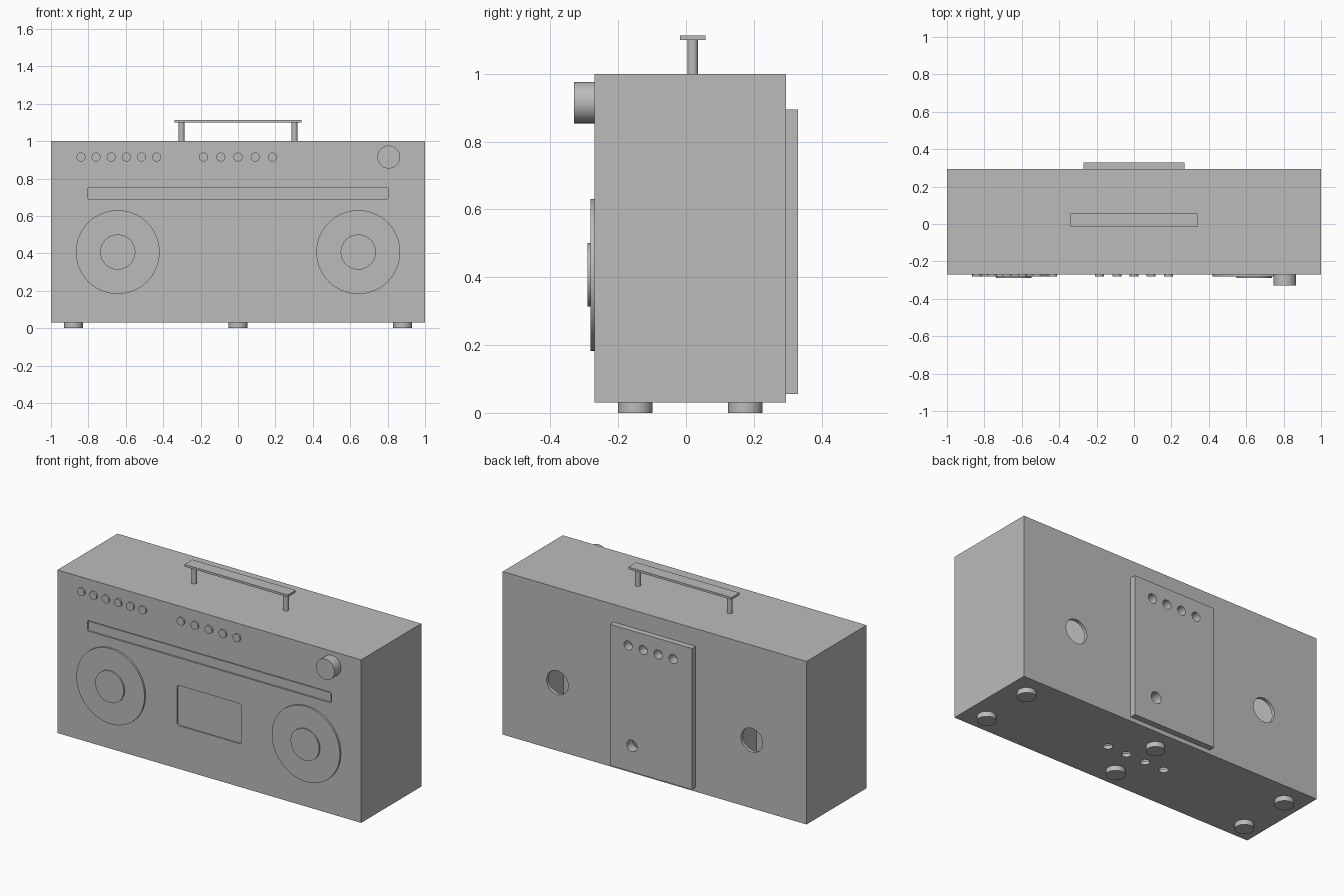
import bpy, bmesh, math
from mathutils import Matrix

if "Cube" in bpy.data.objects:
    bpy.data.objects.remove(bpy.data.objects["Cube"], do_unlink=True)

grey = bpy.data.materials.new("plain_grey")
grey.use_nodes = True
grey.diffuse_color = (0.5, 0.5, 0.5, 1)
grey.node_tree.nodes["Principled BSDF"].inputs["Base Color"].default_value = (0.5, 0.5, 0.5, 1)


def finish(name, bm):
    """Turn a bmesh into a grey object with sharp edges kept."""
    bmesh.ops.recalc_face_normals(bm, faces=bm.faces)
    mesh = bpy.data.meshes.new(name)
    bm.to_mesh(mesh)
    bm.free()
    mesh.materials.append(grey)
    obj = bpy.data.objects.new(name, mesh)
    bpy.context.collection.objects.link(obj)
    return obj


def smooth(obj):
    bpy.ops.object.select_all(action='DESELECT')
    obj.select_set(True)
    bpy.context.view_layer.objects.active = obj
    bpy.ops.object.shade_smooth_by_angle(angle=math.radians(30))


def box(name, x, y, z, corner=0):
    """Box from (low, high) ranges; corner rounds the edges along y."""
    bm = bmesh.new()
    bmesh.ops.create_cube(bm, size=1)
    spans = (x, y, z)
    for v in bm.verts:
        v.co = [(a + b) / 2 + c * (b - a) for c, (a, b) in zip(v.co, spans)]
    if corner:
        along_y = [e for e in bm.edges
                   if abs(e.verts[0].co.y - e.verts[1].co.y) > 1e-4]
        bmesh.ops.bevel(bm, geom=along_y, offset=corner, segments=4,
                        profile=0.5, affect='EDGES')
    return finish(name, bm)


def cylinder(name, axis, u, v, radius, span, sides=48):
    """Cylinder along y (u, v = x, z) or along z (u, v = x, y)."""
    low, high = span
    mid = (low + high) / 2
    if axis == 'y':
        m = Matrix.Translation((u, mid, v)) @ Matrix.Rotation(math.pi / 2, 4, 'X')
    else:
        m = Matrix.Translation((u, v, mid))
    bm = bmesh.new()
    bmesh.ops.create_cone(bm, cap_ends=True, segments=sides, radius1=radius,
                          radius2=radius, depth=high - low, matrix=m)
    obj = finish(name, bm)
    smooth(obj)
    return obj


def cut(targets, cutter):
    """Subtract the cutter from every target, then discard it."""
    for target in targets:
        mod = target.modifiers.new("cut", 'BOOLEAN')
        mod.operation = 'DIFFERENCE'
        mod.solver = 'EXACT'
        mod.object = cutter
        bpy.ops.object.select_all(action='DESELECT')
        target.select_set(True)
        bpy.context.view_layer.objects.active = target
        bpy.ops.object.modifier_apply(modifier=mod.name)
    bpy.data.objects.remove(cutter, do_unlink=True)


FRONT, BACK, BASE, TOP = -0.27, 0.295, 0.03, 1.0

# Cabinet with three inner chambers
cabinet = box("cabinet", (-1, 1), (FRONT, BACK), (BASE, TOP))
for x in ((-0.98, -0.29), (-0.27, 0.27), (0.29, 0.98)):
    cut([cabinet], box("chamber", x, (FRONT + 0.02, BACK - 0.02), (BASE + 0.02, TOP - 0.02)))

# Rear panel and its sockets
rear_panel = box("rear_panel", (-0.27, 0.27), (BACK, 0.33), (0.055, 0.895))
for i in range(4):
    x = 0.15 - i * 0.099
    cut([cabinet, rear_panel], cylinder("socket", 'y', x, 0.80, 0.027, (0.2, 0.4), 32))
cut([cabinet, rear_panel], cylinder("cord_hole", 'y', 0.125, 0.21, 0.034, (0.2, 0.4), 32))

# Bass ports in the back, vent holes in the base
for x in (-0.64, 0.64):
    cut([cabinet], cylinder("port", 'y', x, 0.435, 0.071, (0.2, 0.4)))
for i in range(4):
    cut([cabinet], cylinder("vent", 'z', -0.19 + i * 0.127, 0.013, 0.026, (0, 0.1), 32))

# Tuner slot with its window, and the cassette recess
cut([cabinet], box("slot", (-0.803, 0.803), (-0.3, FRONT + 0.01), (0.69, 0.753), 0.01))
box("tuner_window", (-0.798, 0.798), (FRONT + 0.004, FRONT + 0.012), (0.695, 0.748), 0.008)
cut([cabinet], box("tape_recess", (-0.213, 0.213), (-0.3, FRONT + 0.008), (0.287, 0.526), 0.016))
smooth(cabinet)
smooth(rear_panel)

# Speakers
for side, x in (("right", -0.643), ("left", 0.643)):
    cylinder(side + "_speaker", 'y', x, 0.407, 0.224, (-0.281, FRONT), 96)
    cylinder(side + "_speaker_cap", 'y', x, 0.407, 0.094, (-0.29, -0.28), 64)

# Push buttons and volume knob
button_x = [-0.84 + i * 0.081 for i in range(6)] + [-0.184 + i * 0.092 for i in range(5)]
for i, x in enumerate(button_x):
    cylinder(f"button_{i + 1}", 'y', x, 0.915, 0.024, (-0.28, FRONT), 32)
cylinder("volume_knob", 'y', 0.806, 0.915, 0.061, (-0.33, FRONT), 64)

# Carry handle
box("handle_bar", (-0.34, 0.34), (-0.017, 0.057), (1.1, 1.113))
for side, x in (("right", -0.302), ("left", 0.302)):
    cylinder(side + "_handle_post", 'z', x, 0.02, 0.0155, (TOP, 1.1), 32)

# Feet
for x in (-0.88, 0, 0.88):
    for y in (-0.15, 0.175):
        cylinder("foot", 'z', x, y, 0.051, (0, BASE))
